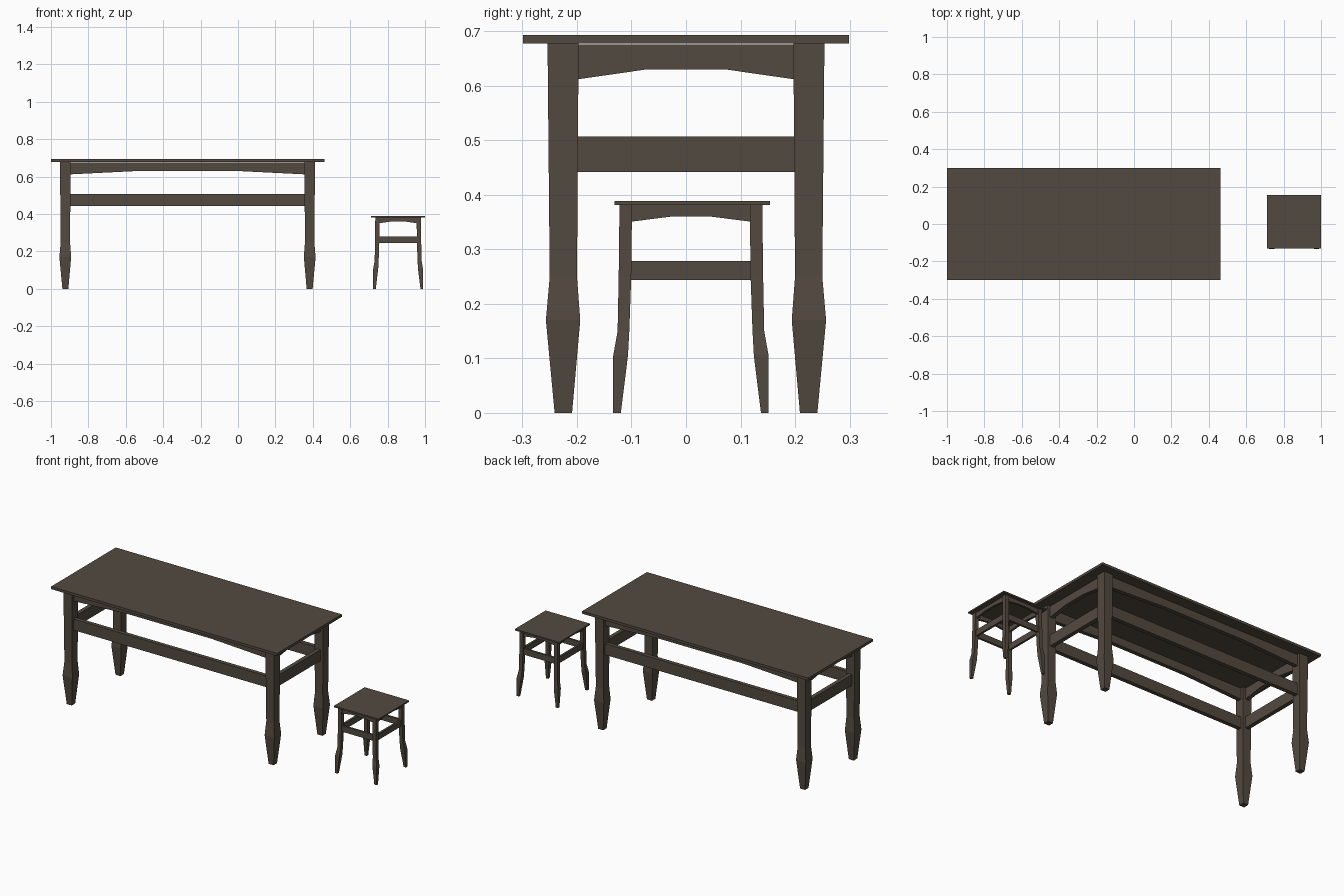
import bpy
import bmesh

if "Cube" in bpy.data.objects:
    bpy.data.objects.remove(bpy.data.objects["Cube"])

wood = bpy.data.materials.new("dark brown wood")
wood.diffuse_color = (0.086, 0.068, 0.051, 1.0)
wood.use_nodes = True
wood.node_tree.nodes["Principled BSDF"].inputs["Base Color"].default_value = wood.diffuse_color


def finish(name, bm):
    bmesh.ops.recalc_face_normals(bm, faces=bm.faces)
    me = bpy.data.meshes.new(name)
    bm.to_mesh(me)
    bm.free()
    me.materials.append(wood)
    ob = bpy.data.objects.new(name, me)
    bpy.context.collection.objects.link(ob)


def slab(name, x0, x1, y0, y1, z0, z1):
    bm = bmesh.new()
    bmesh.ops.create_cube(bm, size=1)
    for v in bm.verts:
        v.co = (x1 if v.co.x > 0 else x0, y1 if v.co.y > 0 else y0,
                z1 if v.co.z > 0 else z0)
    finish(name, bm)


def leg(name, cx, cy, sx, sy, rings, dx):
    """Square leg: rings of (z, outer, inner) offsets, mirrored by sx, sy."""
    bm = bmesh.new()
    loops = []
    for z, o, i in rings:
        loops.append([bm.verts.new((cx + sx * (a + dx), cy + sy * b, z))
                      for a, b in ((i, i), (o, i), (o, o), (i, o))])
    for a, b in zip(loops, loops[1:]):
        for k in range(4):
            n = (k + 1) % 4
            bm.faces.new((a[k], a[n], b[n], b[k]))
    bm.faces.new(loops[0])
    bm.faces.new(loops[-1])
    finish(name, bm)


def board(name, profile, thick, place):
    """Extrude a (length, z) profile; place maps (length, depth, z) to a point."""
    bm = bmesh.new()
    a, b = [[bm.verts.new(place(s, d, z)) for s, z in profile]
            for d in (-thick / 2, thick / 2)]
    bm.faces.new(a)
    bm.faces.new(b)
    for k in range(len(a)):
        n = (k + 1) % len(a)
        bm.faces.new((a[k], a[n], b[n], b[k]))
    finish(name, bm)


def arched(half, inner, flat, z_end, z_mid, z_top):
    return [(-half, z_top), (-half, z_end), (-inner, z_end), (-flat, z_mid),
            (flat, z_mid), (inner, z_end), (half, z_end), (half, z_top)]


def straight(half, z0, z1):
    return [(-half, z0), (half, z0), (half, z1), (-half, z1)]


def frame(label, cx, cy, rings, dx, mid, inner, flats, apron_z, rail_z, thick):
    """Four legs, four arched aprons and four rails around a centre."""
    for sx, xn in ((-1, "left"), (1, "right")):
        for sy, yn in ((-1, "front"), (1, "back")):
            leg(f"{label}_{yn}_{xn}_leg", cx, cy, sx, sy, rings, dx)
    for s, xn, yn in ((-1, "left", "front"), (1, "right", "back")):
        along_x = lambda l, d, z: (cx + l, cy + s * mid + d, z)
        along_y = lambda l, d, z: (cx + s * (mid + dx) + d, cy + l, z)
        for side, place, ext, flat in ((yn, along_x, dx, flats[0]),
                                       (xn, along_y, 0, flats[1])):
            board(f"{label}_{side}_apron",
                  arched(mid + ext, inner + ext, flat, *apron_z), thick, place)
            board(f"{label}_{side}_rail",
                  straight(mid + ext, *rail_z), thick, place)


# Table
slab("table_top", -1.0, 0.462, -0.299, 0.299, 0.678, 0.693)
table_rings = [(0, 0.241, 0.209), (0.17, 0.257, 0.194),
               (0.25, 0.25, 0.2), (0.678, 0.254, 0.197)]
frame("table", -0.27, 0.0, table_rings, 0.428, 0.2255, 0.198,
      (0.265, 0.073), (0.612, 0.63, 0.676), (0.442, 0.507), 0.024)

# Stool with splayed legs
slab("stool_seat", 0.712, 1.0, -0.131, 0.154, 0.381, 0.389)
stool_rings = [(0, 0.1425, 0.1285), (0.105, 0.1425, 0.1155),
               (0.15, 0.1345, 0.113), (0.25, 0.1325, 0.1095),
               (0.381, 0.131, 0.108)]
frame("stool", 0.856, 0.009, stool_rings, -0.009, 0.12, 0.108,
      (0.035, 0.037), (0.351, 0.36, 0.381), (0.244, 0.279), 0.012)
